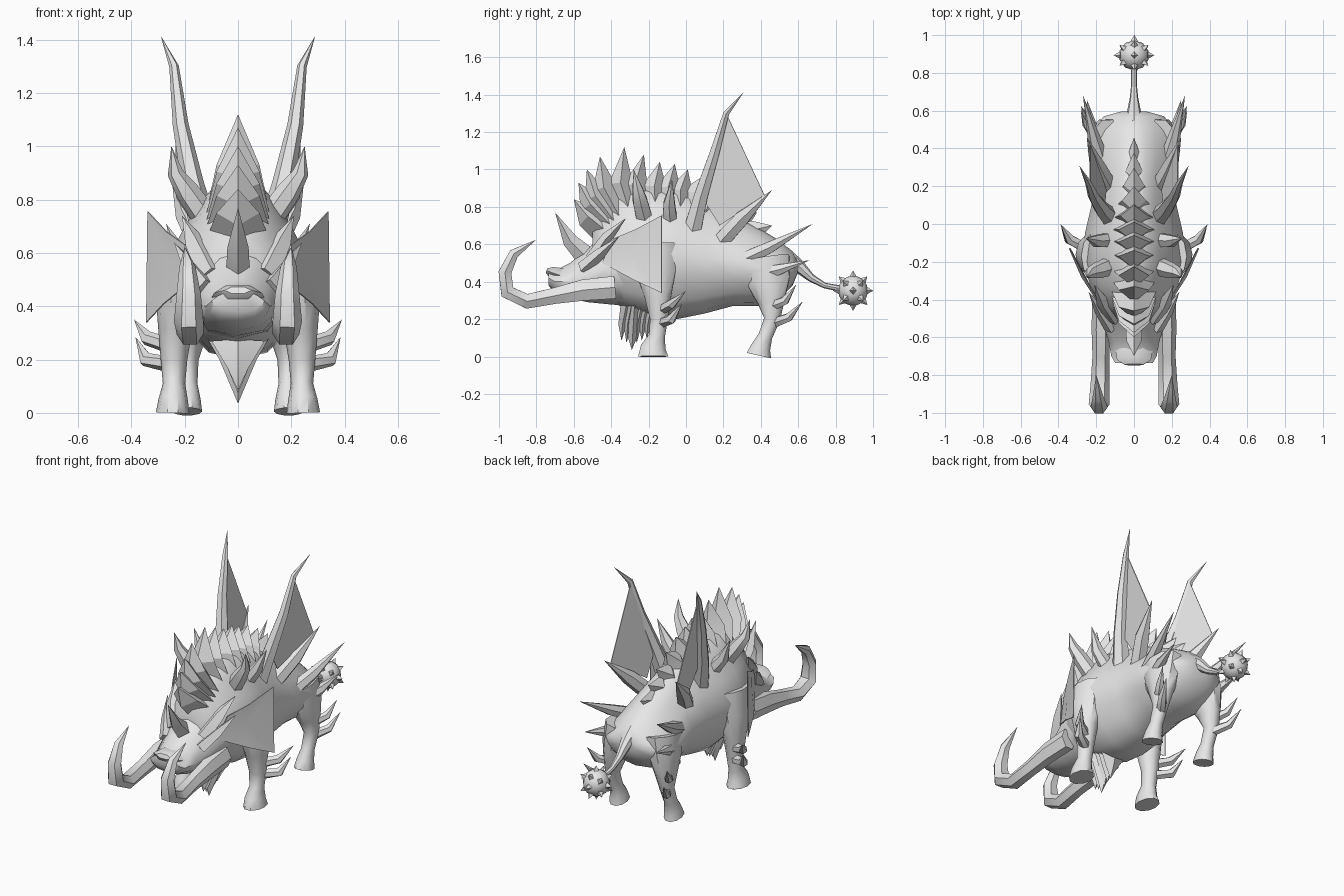
import bpy, bmesh, math
from mathutils import Vector

if "Cube" in bpy.data.objects:
    bpy.data.objects.remove(bpy.data.objects["Cube"])

grey = bpy.data.materials.new("hide_grey")
grey.diffuse_color = (0.8, 0.8, 0.8, 1)
grey.use_nodes = True
grey.node_tree.nodes["Principled BSDF"].inputs["Base Color"].default_value = grey.diffuse_color


def finish(name, bm, mirror=False, angle=40):
    """Turn a bmesh into a named object, adding its mirror copy if asked."""
    if mirror:
        geo = bmesh.ops.duplicate(bm, geom=bm.verts[:] + bm.edges[:] + bm.faces[:])["geom"]
        for v in geo:
            if isinstance(v, bmesh.types.BMVert):
                v.co.x = -v.co.x
    bmesh.ops.recalc_face_normals(bm, faces=bm.faces[:])
    me = bpy.data.meshes.new(name)
    bm.to_mesh(me)
    bm.free()
    me.materials.append(grey)
    ob = bpy.data.objects.new(name, me)
    bpy.context.collection.objects.link(ob)
    bpy.ops.object.select_all(action='DESELECT')
    ob.select_set(True)
    bpy.context.view_layer.objects.active = ob
    bpy.ops.object.shade_smooth_by_angle(angle=math.radians(angle))
    return ob


def skin(bm, rings):
    """Bridge rings of points and cap both ends."""
    vs = [[bm.verts.new(p) for p in r] for r in rings]
    n = len(vs[0])
    for a, b in zip(vs, vs[1:]):
        for i in range(n):
            j = (i + 1) % n
            bm.faces.new((a[i], a[j], b[j], b[i]))
    bm.faces.new(vs[0])
    bm.faces.new(vs[-1])
    bmesh.ops.remove_doubles(bm, verts=bm.verts[:], dist=0.0002)


def loft(name, sections, n=16, top=0.5, low=0.1):
    """Sections (y, half width, z bottom, z top), narrowing towards the back ridge."""
    rings = []
    for y, w, z0, z1 in sections:
        ring = []
        for i in range(n):
            a = 2 * math.pi * i / n
            s, c = math.sin(a), math.cos(a)
            x = w * math.copysign(abs(s) ** 0.8, s) * (1 - (top * c if c > 0 else -low * c))
            ring.append((x, y, (z0 + z1) / 2 + (z1 - z0) / 2 * c))
        rings.append(ring)
    bm = bmesh.new()
    skin(bm, rings)
    return finish(name, bm, angle=50)


def tube(bm, pts, radii, n=6):
    """Tapered tube; a radius is a number or (across, along) pair."""
    pts = [Vector(p) for p in pts]
    rings = []
    for i, p in enumerate(pts):
        d = (pts[min(i + 1, len(pts) - 1)] - pts[max(i - 1, 0)]).normalized()
        u = (Vector((1, 0, 0)) - d * d.x).normalized()
        v = d.cross(u)
        r = radii[i] if isinstance(radii[i], tuple) else (radii[i], radii[i])
        rings.append([p + u * r[0] * math.cos(2 * math.pi * k / n)
                      + v * r[1] * math.sin(2 * math.pi * k / n) for k in range(n)])
    part = bmesh.new()
    skin(part, rings)
    tmp = bpy.data.meshes.new("tmp")
    part.to_mesh(tmp)
    part.free()
    bm.from_mesh(tmp)
    bpy.data.meshes.remove(tmp)


def horns(name, items, mirror=True, n=6, angle=40):
    bm = bmesh.new()
    for pts, radii in items:
        tube(bm, pts, radii, n)
    return finish(name, bm, mirror, angle)


def plate(name, pts, faces):
    """Thin two-sided sheet."""
    bm = bmesh.new()
    vs = [bm.verts.new(p) for p in pts]
    for f in faces:
        bm.faces.new([vs[i] for i in f])
    bmesh.ops.recalc_face_normals(bm, faces=bm.faces[:])
    bmesh.ops.solidify(bm, geom=bm.faces[:], thickness=0.005)
    return finish(name, bm, True, 30)


# Body, head and snout
loft("body", [(-.50, .10, .40, .68), (-.44, .17, .31, .80), (-.33, .23, .26, .88),
              (-.20, .27, .22, .90), (-.05, .26, .20, .89), (.10, .225, .23, .83),
              (.25, .225, .27, .76), (.40, .235, .27, .68), (.50, .215, .31, .62),
              (.57, .16, .38, .56), (.595, .07, .44, .52)])
loft("head", [(-.30, .20, .27, .74), (-.42, .19, .28, .68), (-.52, .165, .29, .58),
              (-.62, .135, .31, .50), (-.70, .12, .34, .46), (-.735, .10, .38, .46)], 12, .35, 0)
horns("snout_tip", [([(0, -.66, .43), (0, -.72, .45), (0, -.745, .46)],
                     [(.10, .05), (.09, .035), (.05, .015)])], False)

# Tusks
horns("tusks", [([(.17, -.38, .37), (.175, -.55, .355), (.175, -.70, .325), (.18, -.85, .295),
                  (.185, -.955, .345), (.185, -.968, .45), (.19, -.92, .55), (.20, -.80, .625)],
                 [(.05, .07), (.05, .065), (.045, .05), (.05, .045), (.055, .045), (.045, .04), (.03, .03), 0])])

# Nose horn, brow and cheek spikes
horns("nose_horn", [([(0, -.52, .52), (0, -.62, .62), (0, -.70, .77)],
                     [(.045, .06), (.04, .04), 0])], False, 4, 20)
horns("brow_spikes", [([(.10, -.50, .52), (.16, -.42, .64), (.21, -.32, .74)], [(.05, .04), (.04, .03), 0]),
                      ([(.12, -.55, .47), (.18, -.46, .55), (.24, -.36, .64)], [(.04, .04), (.03, .03), 0])], n=4)

# Ear fans
plate("ears", [(.17, -.45, .50), (.20, -.39, .63), (.27, -.27, .68), (.34, -.13, .755),
               (.345, -.13, .34), (.28, -.28, .41), (.25, -.30, .55)],
      [(0, 1, 6), (1, 2, 6), (2, 3, 6), (3, 4, 6), (4, 5, 6), (5, 0, 6)])

# Mane petals and the ridge running down the back
petals = [(-.36, .62, -.60, .84), (-.36, .66, -.575, .93), (-.35, .68, -.53, 1.0),
          (-.33, .70, -.46, 1.07), (-.28, .70, -.33, 1.12), (-.23, .72, -.225, 1.08),
          (-.16, .74, -.14, 1.04), (-.09, .74, -.06, 1.03), (-.03, .74, .01, 1.0),
          (.03, .74, .10, .97), (.09, .72, .20, .91), (.15, .68, .30, .84),
          (.22, .65, .38, .77), (.28, .61, .46, .70)]
mane = []
for i, (y0, z0, y1, z1) in enumerate(petals):
    w = .13 if i < 9 else .13 - .014 * (i - 8)
    bow = .045 if i < 6 else .02
    mane.append(([(0, y0, z0), (0, (y0 + y1) / 2 - bow, (z0 + z1) / 2 + .02), (0, y1, z1)],
                 [(w, .09), (w * .62, .065), 0]))
horns("mane", mane, False, 4, 20)

# Back spikes, rump spikes and leg spikes
horns("shoulder_spikes", [
    ([(.12, -.22, .73), (.19, -.245, .83), (.235, -.26, .90), (.25, -.28, 1.0)], [.05, .045, .03, 0]),
    ([(.12, -.085, .72), (.20, -.09, .82), (.255, -.075, .95)], [.045, .035, 0])])
horns("rump_spikes", [
    ([(.13, .19, .62), (.19, .30, .74), (.25, .46, .89)], [.05, .045, 0]),
    ([(.16, .29, .51), (.21, .45, .585), (.27, .68, .71)], [.045, .035, 0]),
    ([(.18, .39, .44), (.22, .50, .465), (.25, .66, .515)], [.04, .032, 0])])
horns("leg_spikes", [
    ([(.25, -.13, .25), (.34, -.08, .28), (.39, 0, .35)], [.03, .028, 0]),
    ([(.25, -.13, .18), (.345, -.08, .20), (.385, -.02, .285)], [.03, .028, 0]),
    ([(.20, .46, .27), (.25, .53, .30), (.28, .59, .385)], [.03, .025, 0]),
    ([(.19, .47, .18), (.25, .55, .21), (.28, .625, .295)], [.03, .025, 0])])

# Wing spines with a membrane down to the next spike
horns("wing_spines", [([(.12, .03, .66), (.17, .08, .86), (.215, .15, 1.08), (.24, .215, 1.30), (.29, .31, 1.415)],
                       [.055, .042, .03, .018, 0])])
plate("wing_membranes", [(.235, .215, 1.30), (.16, .08, .86), (.15, .18, .70), (.235, .42, .86)], [(0, 1, 2, 3)])

# Legs with flared hooves
horns("front_legs", [([(.21, -.17, .60), (.225, -.16, .45), (.235, -.15, .32), (.24, -.145, .20),
                       (.24, -.155, .11), (.243, -.175, .05), (.245, -.175, 0)],
                      [(.07, .12), (.085, .11), (.065, .075), (.05, .05), (.042, .045), (.055, .07), (.063, .085)])], n=10)
horns("hind_legs", [([(.14, .42, .52), (.16, .44, .40), (.18, .455, .29), (.19, .46, .20),
                      (.19, .425, .11), (.19, .40, .05), (.19, .39, .005)],
                     [(.09, .14), (.085, .12), (.06, .075), (.042, .045), (.038, .04), (.05, .055), (.055, .07)])], n=10)

# Throat beard of ragged hair locks
locks = [([(0, -.27, .34), (0, -.28, .20), (0, -.29, .035)], [(.15, .08), (.07, .06), 0])]
for k in range(6):
    y = -.34 + .027 * k
    locks.append(([(0, y + .02, .27), (0, y, .17), (0, y - .005, .06 + .012 * abs(k - 2))],
                  [(.10, .03), (.04, .022), 0]))
horns("beard", locks, False, 4, 20)

# Tail and spiked club
horns("tail", [([(0, .52, .54), (0, .60, .485), (0, .67, .42), (0, .74, .38), (0, .84, .36)],
                [.05, .036, .022, .015, .017])], False, 8)
ball = Vector((0, .893, .352))
bm = bmesh.new()
bmesh.ops.create_uvsphere(bm, u_segments=10, v_segments=8, radius=.08)
bmesh.ops.translate(bm, verts=bm.verts[:], vec=ball)
finish("tail_ball", bm, angle=50)
dirs = [Vector((sx, 0, 0)) for sx in (-.999, .999)]
for k in range(8):
    a = k * math.pi / 4
    dirs.append(Vector((0.02, math.cos(a), math.sin(a))))
for s in (-1, 1):
    for k in range(4):
        a = k * math.pi / 2 + math.pi / 4
        dirs.append(Vector((s, math.cos(a), math.sin(a))).normalized())
spikes = [([ball + (d + Vector((0, .01, 0))) * .065, ball + d * .108], [.025, 0]) for d in dirs]
horns("tail_ball_spikes", spikes, False, 4, 20)
